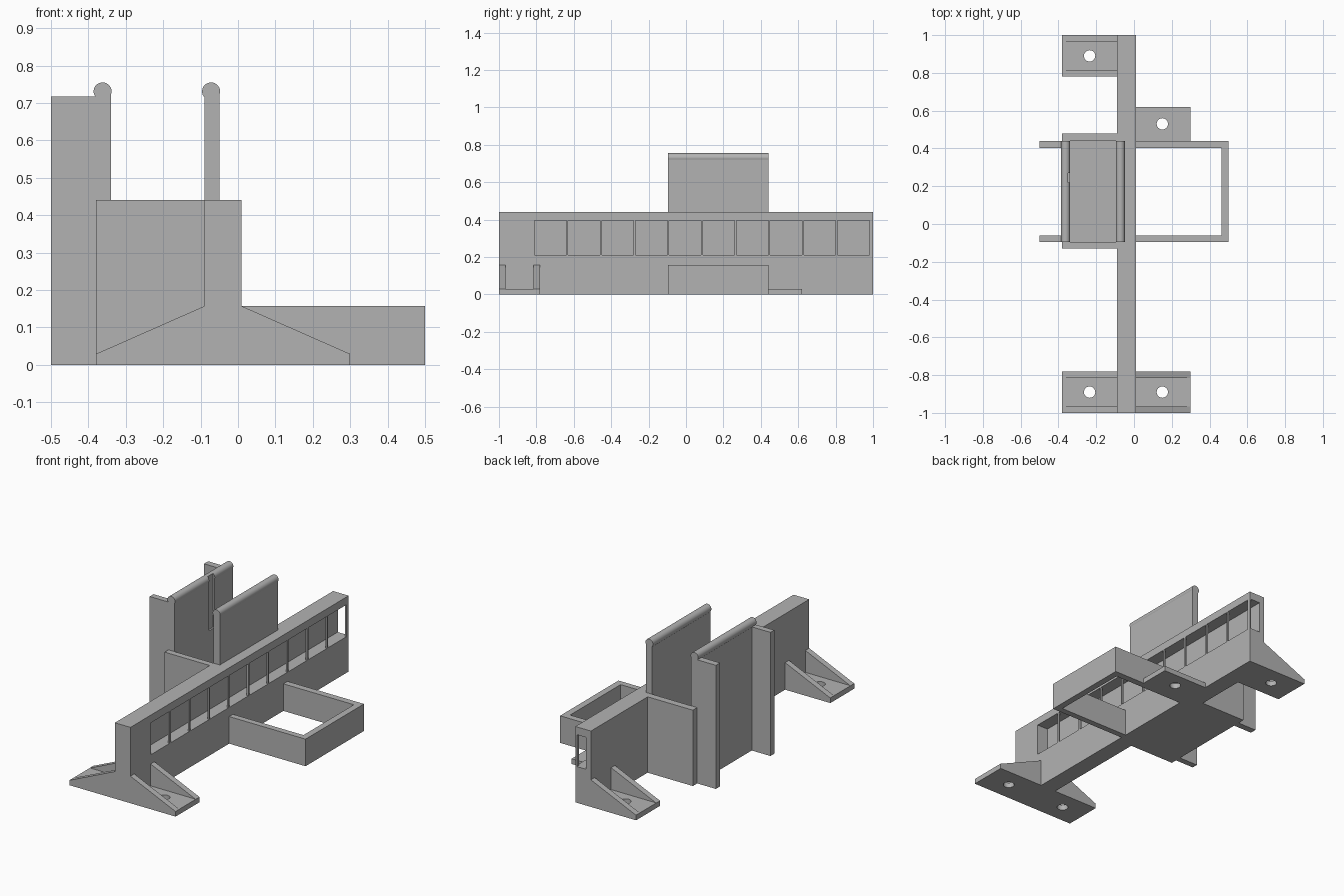
import bpy
import bmesh
from mathutils import Matrix, Vector

if "Cube" in bpy.data.objects:
    bpy.data.objects.remove(bpy.data.objects["Cube"])

grey = bpy.data.materials.new("mid_grey")
grey.use_nodes = True
grey.diffuse_color = (0.45, 0.45, 0.45, 1)
grey.node_tree.nodes["Principled BSDF"].inputs["Base Color"].default_value = grey.diffuse_color


def finish(name, bm):
    bmesh.ops.recalc_face_normals(bm, faces=bm.faces[:])
    mesh = bpy.data.meshes.new(name)
    bm.to_mesh(mesh)
    bm.free()
    mesh.materials.append(grey)
    ob = bpy.data.objects.new(name, mesh)
    bpy.context.scene.collection.objects.link(ob)
    return ob


def box(name, x, y, z):
    lo, hi = Vector((x[0], y[0], z[0])), Vector((x[1], y[1], z[1]))
    bm = bmesh.new()
    bmesh.ops.create_cube(bm, size=1, matrix=Matrix.Translation((lo + hi) / 2) @ Matrix.Diagonal((*(hi - lo), 1)))
    return finish(name, bm)


def rod(name, centre, radius, depth, axis):
    bm = bmesh.new()
    turn = Matrix.Rotation(1.5708, 4, "X") if axis == "Y" else Matrix()
    bmesh.ops.create_cone(bm, cap_ends=True, segments=32, radius1=radius, radius2=radius,
                          depth=depth, matrix=Matrix.Translation(centre) @ turn)
    ob = finish(name, bm)
    for face in ob.data.polygons:
        face.use_smooth = len(face.vertices) == 4
    return ob


def prism(name, profile, y):
    """Extrude an x-z profile along y."""
    bm = bmesh.new()
    face = bm.faces.new([bm.verts.new((px, y[0], pz)) for px, pz in profile])
    top = bmesh.ops.extrude_face_region(bm, geom=[face])["geom"]
    bmesh.ops.translate(bm, vec=(0, y[1] - y[0], 0), verts=[v for v in top if isinstance(v, bmesh.types.BMVert)])
    return finish(name, bm)


def cut(ob, *cutters):
    for cutter in cutters:
        cutter.hide_render = True
        mod = ob.modifiers.new("cut", "BOOLEAN")
        mod.operation, mod.solver, mod.object = "DIFFERENCE", "EXACT", cutter
        graph = bpy.context.evaluated_depsgraph_get()
        mesh = bpy.data.meshes.new_from_object(ob.evaluated_get(graph))
        ob.modifiers.clear()
        ob.data = mesh
        bpy.data.objects.remove(cutter)


WALL_L, WALL_R = -0.09, 0.01
PLATE_Y = (-0.095, 0.44)

# Long wall with an inner channel open at the back end, and ten windows
wall = box("long_wall", (WALL_L, WALL_R), (-1, 1), (0, 0.44))
cut(wall, box("channel_cutter", (-0.06, 0), (-0.81, 1.1), (0.21, 0.395)))
for i in range(10):
    y = -0.81 + i * 0.18
    cut(wall, box("window_cutter", (-0.02, 0.1), (y, y + 0.17), (0.21, 0.395)))


# Mounting feet with screw holes and paired gussets
def foot(name, side, y, gussets):
    inner, outer = (WALL_L, -0.38) if side < 0 else (WALL_R, 0.30)
    plate = box(name, sorted((inner, outer)), y, (0, 0.03))
    hole_x = -0.235 if side < 0 else 0.15
    cut(plate, rod("hole_cutter", (hole_x, sum(y) / 2, 0), 0.03, 0.2, "Z"))
    if gussets:
        profile = [(outer, 0.029), (inner, 0.029), (inner, 0.157)]
        prism(name + "_gusset_front", profile, (y[0], y[0] + 0.035))
        prism(name + "_gusset_back", profile, (y[1] - 0.035, y[1]))


foot("front_right_foot", -1, (-1, -0.78), True)
foot("front_left_foot", 1, (-1, -0.78), True)
foot("back_right_foot", -1, (0.78, 1), True)
foot("middle_left_foot", 1, (0.44, 0.62), False)

# Open rectangular frame on the left side
frame = box("side_frame", (WALL_R, 0.5), PLATE_Y, (0, 0.157))
cut(frame, box("frame_cutter", (-0.1, 0.462), (-0.06, 0.402), (-0.1, 0.3)))

# Hollow holder block
holder = box("holder_block", (-0.38, WALL_L), (-0.13, 0.48), (0, 0.44))
cut(holder, box("holder_cutter", (-0.34, 0), PLATE_Y, (0.03, 0.6)))

# Tall plates with rounded lips; the outer one has a shallow groove
lip_length = PLATE_Y[1] - PLATE_Y[0]
lip_y = sum(PLATE_Y) / 2
for name, x, lip_x in (("outer", (-0.38, -0.34), -0.362), ("inner", (WALL_L, -0.05), -0.072)):
    parts = [box(name + "_plate", x, PLATE_Y, (0.44, 0.731)),
             rod(name + "_lip", (lip_x, lip_y, 0.731), 0.024, lip_length, "Y")]
    if name == "outer":
        for part in parts:
            cut(part, box("groove_cutter", (-0.35, -0.2), (0.22, 0.27), (0.4, 0.9)))

# Outer rails
for name, y in (("front_rail", (-0.095, -0.06)), ("back_rail", (0.402, 0.44))):
    box(name, (-0.5, -0.38), y, (0, 0.717))
